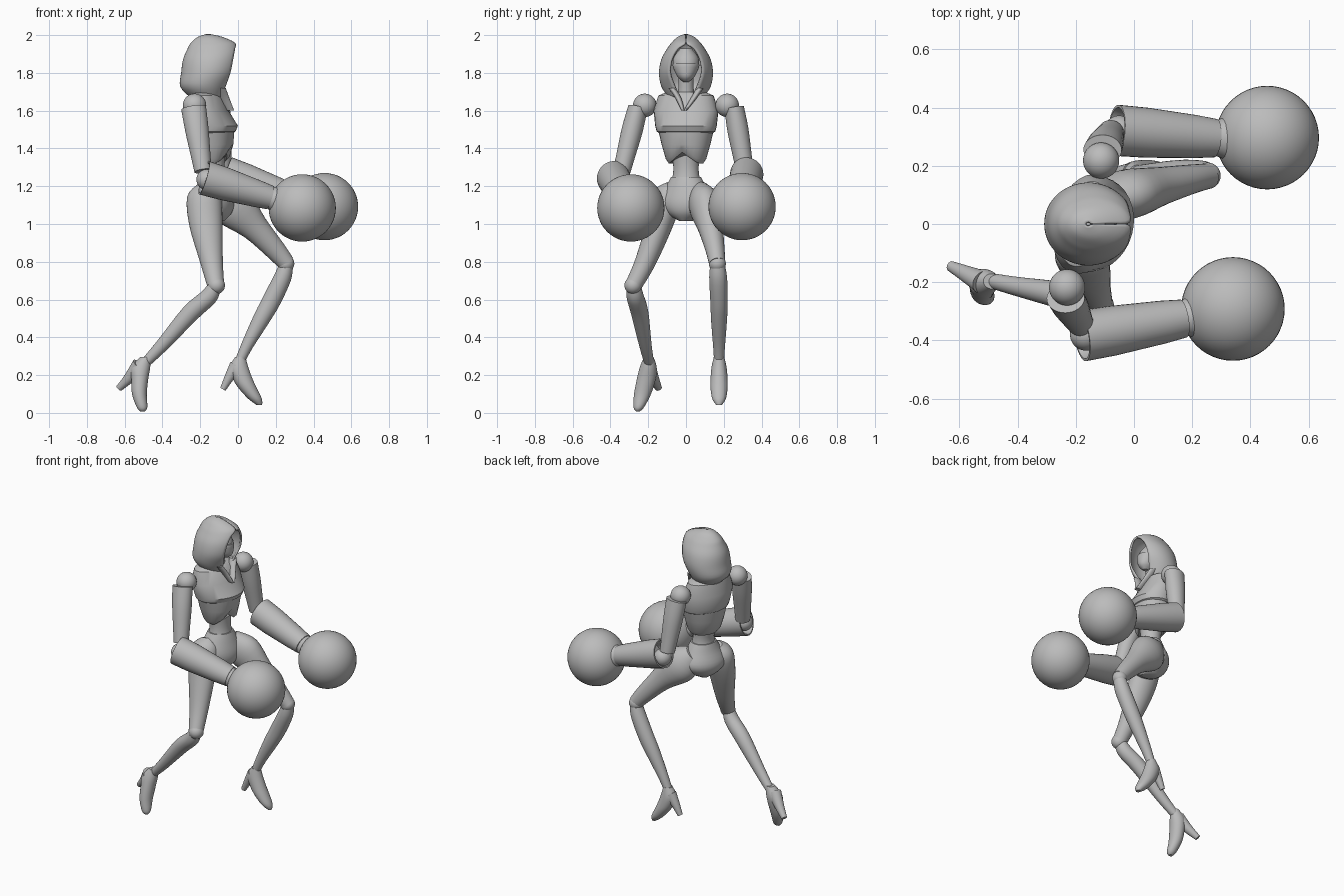
import bpy, math
from mathutils import Vector

if "Cube" in bpy.data.objects:
    bpy.data.objects.remove(bpy.data.objects["Cube"], do_unlink=True)

grey = bpy.data.materials.new("plain grey")
grey.use_nodes = True
grey.diffuse_color = (0.5, 0.5, 0.5, 1)
grey.node_tree.nodes["Principled BSDF"].inputs["Base Color"].default_value = (0.5, 0.5, 0.5, 1)


def finish(obj, angle=35):
    obj.data.materials.append(grey)
    bpy.ops.object.select_all(action='DESELECT')
    obj.select_set(True)
    bpy.context.view_layer.objects.active = obj
    bpy.ops.object.shade_smooth_by_angle(angle=math.radians(angle))
    return obj


def make(name, verts, faces):
    mesh = bpy.data.meshes.new(name)
    mesh.from_pydata(verts, [], faces)
    obj = bpy.data.objects.new(name, mesh)
    bpy.context.collection.objects.link(obj)
    return obj


def ball(name, centre, r, scale=(1, 1, 1)):
    bpy.ops.mesh.primitive_uv_sphere_add(segments=48, ring_count=24, radius=r, location=centre)
    obj = bpy.context.object
    obj.name, obj.scale = name, scale
    return finish(obj)


def refine(rows, n=4):
    """Catmull-Rom rounding of a short list of rows."""
    out = []
    for i in range(len(rows) - 1):
        quad = [rows[max(i - 1, 0)], rows[i], rows[i + 1], rows[min(i + 2, len(rows) - 1)]]
        for k in range(n):
            t = k / n
            out.append([(2*b + (c-a)*t + (2*a-5*b+4*c-d)*t*t + (3*b-a-3*c+d)*t**3) / 2
                        for a, b, c, d in zip(*quad)])
    return out + [list(rows[-1])]


def loft(name, rows, axis=None, yaw=0, power=2, smooth=True, sides=32):
    """Skin over rings (x, y, z, sideways radius, other radius), capped at both ends."""
    if axis is None:
        axis = Vector(rows[-1][:3]) - Vector(rows[0][:3])
    axis = Vector(axis).normalized()
    side = Vector((math.sin(yaw), math.cos(yaw), 0))
    side = (side - axis * side.dot(axis)).normalized()
    other = axis.cross(side)
    rows = refine(rows) if smooth else rows
    verts = []
    for x, y, z, rs, ro in rows:
        for k in range(sides):
            c, s = math.cos(math.tau * k / sides), math.sin(math.tau * k / sides)
            u, w = (math.copysign(abs(q) ** (2 / power), q) for q in (c, s))
            verts.append(Vector((x, y, z)) + side * u * rs + other * w * ro)
    faces = [(i*sides + k, i*sides + (k+1) % sides, (i+1)*sides + (k+1) % sides, (i+1)*sides + k)
             for i in range(len(rows) - 1) for k in range(sides)]
    faces += [tuple(reversed(range(sides))), tuple(range(len(verts) - sides, len(verts)))]
    return finish(make(name, verts, faces))


UP = (0, 0, 1)
TWIST = math.radians(15)
DOWN = (0, 0, -1)

# Hood: open shell, the opening angle changes with height
# rows: z, back x, front x, half width, half width of opening
hood_rows = refine([(1.675, -.25, -.09, .09, .035), (1.73, -.3, -.07, .125, .06),
                    (1.80, -.295, -.045, .137, .083), (1.87, -.285, -.03, .125, .075),
                    (1.925, -.262, -.02, .095, .045), (1.955, -.245, -.02, .073, .003),
                    (1.985, -.21, -.085, .042, .002), (2.0, -.165, -.15, .006, .001)])
n = 40
verts, faces = [], []
for z, back, front, b, gap in hood_rows:
    end = math.pi - math.asin(min(1, max(gap, 0) / b))
    a = (front - back) / (1 - math.cos(end))
    for k in range(n + 1):
        th = end * (2 * k / n - 1)
        verts.append((back + a * (1 - math.cos(th)), b * math.sin(th), z))
for i in range(len(hood_rows) - 1):
    for k in range(n):
        p = i * (n + 1) + k
        faces.append((p, p + n + 1, p + n + 2, p + 1))
hood = finish(make("hood", verts, faces), 50)
shell = hood.modifiers.new("thickness", 'SOLIDIFY')
shell.thickness, shell.offset = 0.012, 0

# Face, mask and neck
loft("face", [(-.1, 0, 1.755, .015, .02), (-.11, 0, 1.78, .042, .055), (-.125, 0, 1.83, .066, .075),
              (-.135, 0, 1.88, .066, .072), (-.14, 0, 1.93, .03, .04)], UP)
loft("mask", [(-.095, 0, 1.752, .014, .02), (-.105, 0, 1.78, .045, .058),
              (-.12, 0, 1.83, .069, .078), (-.122, 0, 1.85, .069, .078)], UP)
loft("neck", [(-.16, 0, 1.64, .06, .055), (-.15, 0, 1.70, .042, .042), (-.14, 0, 1.80, .04, .04)], UP)
for s in (-1, 1):
    loft("collar_strap", [(-.09, s * .075, 1.72, .018, .025), (-.07, s * .04, 1.665, .016, .025),
                          (-.04, -.01 + s * .006, 1.60, .008, .02)], UP)

# Torso
loft("chest_plate", [(-.17, 0, 1.70, .10, .06), (-.17, 0, 1.68, .15, .085), (-.165, 0, 1.60, .175, .11),
                     (-.14, 0, 1.52, .165, .138), (-.14, 0, 1.49, .157, .125),
                     (-.14, 0, 1.478, .14, .10)], DOWN, TWIST, smooth=False)
ribs = loft("ribcage", [(-.14, 0, 1.51, .152, .12), (-.138, 0, 1.42, .13, .112),
                        (-.135, 0, 1.345, .108, .095), (-.135, 0, 1.32, .092, .075)],
            DOWN, TWIST, smooth=False)
for v in ribs.data.vertices:  # notch under the breastbone
    lateral = v.co.y * math.cos(TWIST) + (v.co.x + .135) * math.sin(TWIST)
    if v.co.z < 1.36 and v.co.x > -.135:
        v.co.z += .06 * max(0, 1 - abs(lateral) / .08)
loft("waist", [(-.14, 0, 1.42, .09, .08), (-.135, 0, 1.33, .07, .065),
               (-.13, 0, 1.26, .07, .062), (-.13, 0, 1.18, .09, .08)], DOWN, TWIST)
loft("pelvis", [(-.13, 0, 1.25, .08, .07), (-.13, 0, 1.2, .108, .085), (-.135, 0, 1.12, .145, .108),
                (-.13, 0, 1.06, .11, .095), (-.12, 0, 1.015, .03, .05)], DOWN, TWIST + .15)

# Arms: shoulder ball, sleeve, elbow, hollow forearm cuff, flared wrist, round glove
arms = {
    "front": dict(shoulder=(-.23, -.218, 1.628), top=(-.235, -.255, 1.615), low=(-.185, -.34, 1.28),
                  elbow=(-.165, -.38, 1.235), start=(-.18, -.385, 1.245), wrist=(.17, -.325, 1.14),
                  glove=(.34, -.292, 1.085)),
    "back": dict(shoulder=(-.113, .218, 1.628), top=(-.108, .255, 1.615), low=(-.08, .312, 1.28),
                 elbow=(-.05, .318, 1.235), start=(-.06, .322, 1.265), wrist=(.28, .295, 1.15),
                 glove=(.458, .297, 1.092)),
}
for which, p in arms.items():
    ball(which + "_shoulder", p["shoulder"], .062)
    top, low = Vector(p["top"]), Vector(p["low"])
    loft(which + "_upper_arm", [(*top, .052, .066), (*top.lerp(low, .35), .056, .062),
                                (*top.lerp(low, .75), .05, .052), (*low, .046, .046)])
    ball(which + "_elbow", p["elbow"], .055)
    a, b, g = (Vector(p[k]) for k in ("start", "wrist", "glove"))
    loft(which + "_forearm", [(*a.lerp(b, .22), .055, .055), (*a, .079, .083), (*a, .088, .092),
                              (*a.lerp(b, .3), .086, .088), (*a.lerp(b, .8), .074, .072),
                              (*b, .066, .064)], smooth=False)
    loft(which + "_wrist", [(*a.lerp(b, .9), .05, .05), (*b, .06, .058), (*b.lerp(g, .2), .075, .072),
                            (*b.lerp(g, .33), .09, .09), (*b.lerp(g, .6), .09, .09)])
    ball(which + "_glove", p["glove"], .178)

# Front leg, trailing
loft("front_thigh", [(-.175, -.07, 1.21, .03, .04), (-.18, -.095, 1.15, .075, .09),
                     (-.17, -.14, 1.0, .07, .088), (-.14, -.215, .8, .055, .06),
                     (-.118, -.278, .675, .045, .045)])
ball("front_knee", (-.115, -.28, .675), .046)
loft("front_shin", [(-.115, -.28, .69, .035, .035), (-.15, -.27, .62, .045, .045),
                    (-.25, -.245, .53, .046, .048), (-.4, -.215, .36, .033, .035),
                    (-.49, -.195, .265, .026, .026)])
loft("front_foot", [(-.49, -.197, .295, .026, .028), (-.515, -.2, .24, .045, .05),
                    (-.52, -.21, .18, .05, .045), (-.522, -.23, .1, .045, .039),
                    (-.508, -.25, .03, .028, .028), (-.505, -.255, .008, .01, .012)], DOWN)
loft("front_heel", [(-.52, -.2, .25, .04, .045), (-.58, -.17, .18, .028, .028),
                    (-.63, -.145, .13, .018, .018)])

# Back leg, stepping forward
loft("back_thigh", [(-.11, .075, 1.18, .05, .06), (-.03, .1, 1.1, .085, .115),
                    (.09, .13, .98, .066, .074), (.2, .155, .86, .05, .055),
                    (.258, .165, .79, .043, .045)])
ball("back_knee", (.253, .166, .79), .045)
loft("back_shin", [(.26, .166, .80, .035, .035), (.238, .17, .72, .047, .046),
                   (.175, .175, .59, .046, .049), (.12, .175, .49, .042, .044),
                   (.05, .175, .36, .032, .032), (.01, .175, .275, .026, .026)])
loft("back_foot", [(.012, .175, .295, .028, .028), (.005, .175, .24, .04, .05),
                   (.025, .175, .18, .045, .052), (.052, .175, .13, .045, .048),
                   (.09, .175, .075, .036, .036), (.113, .175, .042, .015, .015)], DOWN)
loft("back_heel", [(-.005, .175, .25, .036, .04), (-.045, .175, .19, .026, .026),
                   (-.08, .175, .125, .016, .016)])
